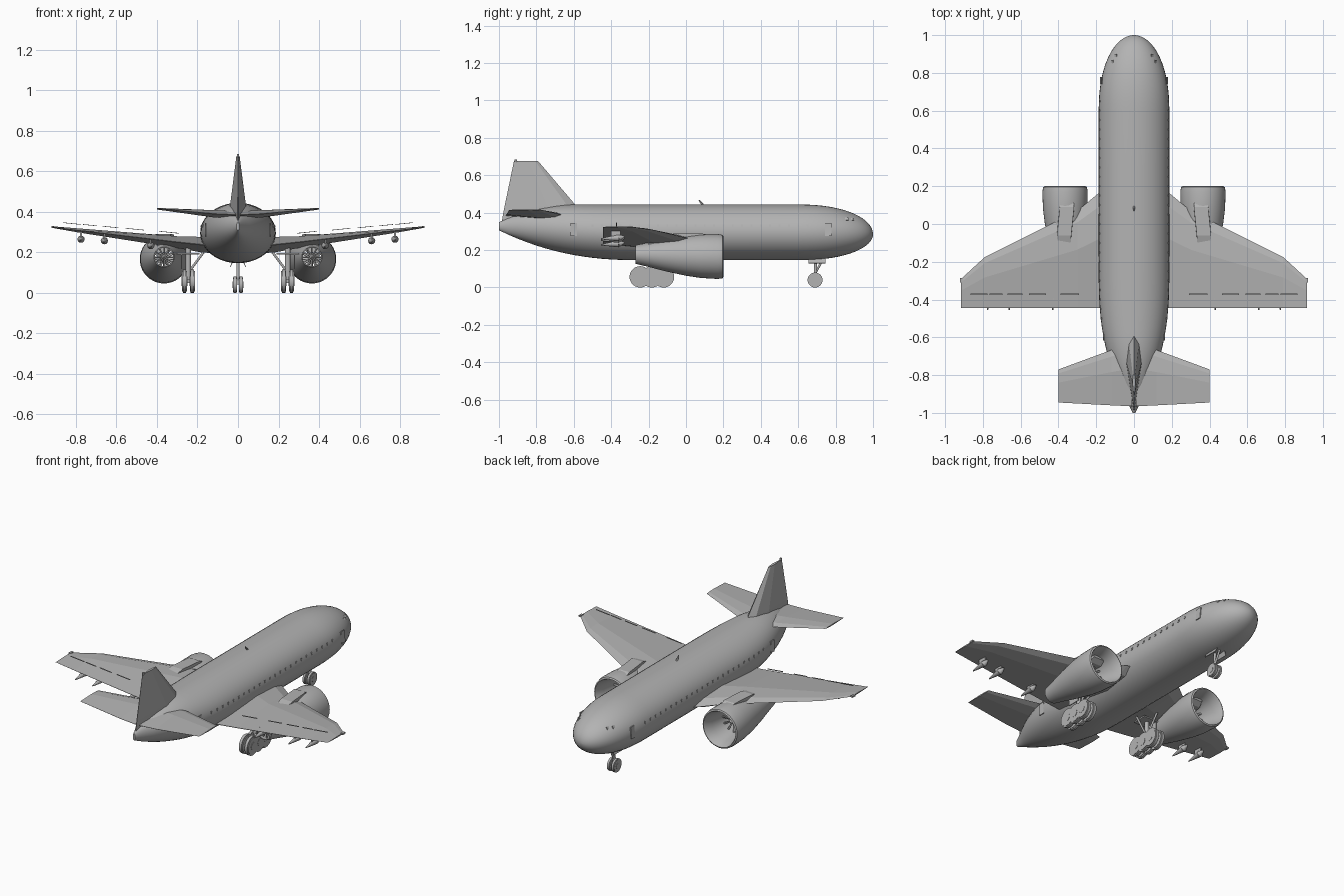
import bpy, bmesh, math
from mathutils import Matrix, Vector

cube = bpy.data.objects.get("Cube")
if cube:
    bpy.data.objects.remove(cube)

grey = bpy.data.materials.new("plain grey")
grey.use_nodes = True
COLOR = (0.45, 0.45, 0.45, 1)
grey.diffuse_color = COLOR
grey.node_tree.nodes["Principled BSDF"].inputs["Base Color"].default_value = COLOR


def finish(name, bm, mirror=False, smooth=False):
    bmesh.ops.recalc_face_normals(bm, faces=bm.faces)
    mesh = bpy.data.meshes.new(name)
    bm.to_mesh(mesh)
    bm.free()
    mesh.materials.append(grey)
    obj = bpy.data.objects.new(name, mesh)
    bpy.context.collection.objects.link(obj)
    if smooth:
        bpy.ops.object.select_all(action="DESELECT")
        obj.select_set(True)
        bpy.context.view_layer.objects.active = obj
        bpy.ops.object.shade_smooth_by_angle(angle=math.radians(35))
    if mirror:
        obj.modifiers.new("Mirror", "MIRROR").use_axis[0] = True
    return obj


def loft(bm, rings, cap=True, loop=False):
    """Skin a list of closed rings of points."""
    rows = [[bm.verts.new(p) for p in ring] for ring in rings]
    pairs = list(zip(rows, rows[1:]))
    if loop:
        pairs.append((rows[-1], rows[0]))
    count = len(rows[0])
    for a, b in pairs:
        for i in range(count):
            j = (i + 1) % count
            bm.faces.new((a[i], a[j], b[j], b[i]))
    if cap:
        bm.faces.new(rows[0])
        bm.faces.new(rows[-1])


def box(bm, center, size, turn=Matrix()):
    bmesh.ops.create_cube(bm, size=1, matrix=Matrix.Translation(center) @ turn @ Matrix.Diagonal((*size, 1)))


def rod(bm, start, end, r1, r2=None, sides=12):
    a, b = Vector(start), Vector(end)
    turn = (b - a).to_track_quat("Z", "Y").to_matrix().to_4x4()
    bmesh.ops.create_cone(bm, cap_ends=True, segments=sides, radius1=r1, radius2=r1 if r2 is None else r2,
                          depth=(b - a).length, matrix=Matrix.Translation((a + b) / 2) @ turn)


def circle(y, z, rx, rz, sides=40):
    angles = [math.tau * i / sides for i in range(sides)]
    return [(rx * math.cos(a), y, z + rz * math.sin(a)) for a in angles]


# Fuselage: straight tube, rounded nose, upswept tail
def body(y):
    top, bottom, width = 0.444, 0.146, 0.187
    if y > 0.6:
        k = math.sqrt(max(0.0004, 1 - ((y - 0.6) / 0.4) ** 2.2))
        return 0.285 + 0.159 * k, 0.285 - 0.139 * k, width * k
    if y < -0.25:
        t = (-0.25 - y) / 0.75
        bottom += 0.16 * t ** 2.3
        width *= 1.04 - t ** 2.6 if t > 0.95 else 1 - t ** 2.6
    if y < -0.6:
        top -= 0.095 * ((-0.6 - y) / 0.4) ** 2
    return top, bottom, width


stations = [-1 + 0.05 * i for i in range(16)] + [0, 0.3, 0.6]
stations += [0.6 + 0.4 * math.sin(math.pi / 2 * i / 14) for i in range(1, 15)]
rings = []
for y in stations:
    top, bottom, width = body(y)
    rings.append(circle(y, (top + bottom) / 2, width, (top - bottom) / 2))
bm = bmesh.new()
loft(bm, rings)
finish("fuselage", bm, smooth=True)


# Flying surfaces share one faceted section: (chord fraction, thickness fraction)
SECTION = [(0, 0), (0.12, 0.7), (0.4, 1), (1, 0.04), (1, -0.04), (0.4, -1), (0.12, -0.7)]


def surface(name, spans):
    bm = bmesh.new()
    loft(bm, [[(x, lead + (trail - lead) * c, z + half * t) for c, t in SECTION]
              for x, z, lead, trail, half in spans])
    return finish(name, bm, mirror=True)


surface("wing", [(0.05, 0.23, 0.25, -0.445, 0.04), (0.185, 0.238, 0.165, -0.445, 0.038),
                 (0.3, 0.25, 0.07, -0.445, 0.029), (0.79, 0.308, -0.175, -0.445, 0.01),
                 (0.915, 0.324, -0.29, -0.445, 0.004)])
surface("tailplane", [(0.01, 0.385, -0.63, -0.965, 0.02), (0.12, 0.39, -0.667, -0.96, 0.018),
                      (0.4, 0.415, -0.77, -0.945, 0.004)])

# Tail fin
bm = bmesh.new()
loft(bm, [[(half * t, lead + (trail - lead) * c, z + (0 if c < 1 else drop)) for c, t in SECTION]
          for z, lead, trail, half, drop in [(0.4, -0.56, -0.985, 0.042, -0.05),
                                             (0.44, -0.59, -0.975, 0.038, -0.03),
                                             (0.675, -0.79, -0.92, 0.008, 0)]])
rod(bm, (0, -0.91, 0.67), (0, -0.91, 0.685), 0.006)
finish("tail_fin", bm)

# Spoiler strips and wingtip lights
bm = bmesh.new()
for x, length in [(0.34, 0.1), (0.51, 0.09), (0.63, 0.08), (0.73, 0.07), (0.82, 0.09)]:
    lift = 0.268 + 0.09 * x
    box(bm, (x, -0.372, lift), (length, 0.006, 0.003), Matrix.Rotation(-0.1, 4, "Y"))
finish("spoiler_strips", bm, mirror=True)
bm = bmesh.new()
box(bm, (0.915, -0.298, 0.325), (0.014, 0.025, 0.01))
finish("wingtip_light", bm, mirror=True)

# Flap track fairings: tapered pods with a short hanger
bm = bmesh.new()
for x, z in [(0.43, 0.233), (0.66, 0.257), (0.775, 0.265)]:
    rod(bm, (x, -0.36, z), (x, -0.455, z - 0.005), 0.018, 0.003)
    rod(bm, (x, -0.36, z), (x, -0.33, z + 0.008), 0.018, 0.005)
    box(bm, (x, -0.375, z + 0.02), (0.008, 0.05, 0.035))
finish("flap_fairings", bm, mirror=True, smooth=True)

# Engine nacelle: a hollow lathed duct
ENGINE_X = 0.365


def axis_z(y):
    return 0.165 + 0.025 * (0.2 - y)


profile = [(0.2, 0.108), (0.195, 0.116), (0.17, 0.12), (0.08, 0.117), (0, 0.107), (-0.1, 0.088),
           (-0.2, 0.065), (-0.27, 0.05), (-0.27, 0.045), (-0.1, 0.06), (0.06, 0.076), (0.14, 0.09), (0.19, 0.102)]
bm = bmesh.new()
loft(bm, [[(x + ENGINE_X, y, z) for x, y, z in circle(y, axis_z(y), r, r)] for y, r in profile],
     cap=False, loop=True)
finish("engine_nacelle", bm, mirror=True, smooth=True)

# Fan wheels at the intake and the exhaust
for name, y, radius, nose in [("intake_fan", 0.06, 0.078, 0.04), ("exhaust_fan", -0.245, 0.047, -0.02)]:
    bm = bmesh.new()
    hub = Vector((ENGINE_X, y, axis_z(y)))
    rod(bm, hub, hub + Vector((0, nose, 0)), radius * 0.28, radius * 0.06)
    for i in range(12):
        spin = Matrix.Rotation(math.tau * i / 12, 4, "Y")
        arm = spin @ Vector((0, 0, radius / 2))
        box(bm, hub + arm, (radius * 0.13, 0.006, radius), spin @ Matrix.Rotation(0.4, 4, "Z"))
    finish(name, bm, mirror=True)

# Engine core joins the two fans
bm = bmesh.new()
rod(bm, (ENGINE_X, 0.06, axis_z(0.06)), (ENGINE_X, -0.245, axis_z(-0.245)), 0.02, 0.012)
finish("engine_core", bm, mirror=True, smooth=True)

# Pylon, slightly toed in
bm = bmesh.new()
loft(bm, [[(x - w, y, low), (x + w, y, low), (x + w * 0.9, y, high), (x - w * 0.9, y, high)]
          for x, y, w, low, high in [(0.352, 0.12, 0.036, 0.24, 0.272), (0.355, 0.09, 0.042, 0.22, 0.288),
                                     (0.37, -0.06, 0.042, 0.21, 0.29), (0.37, -0.2, 0.03, 0.2, 0.25)]])
finish("engine_pylon", bm, mirror=True)


# Landing gear
def wheel(bm, x, y, radius, width):
    half = width / 2
    rod(bm, (x - half, y, radius), (x + half, y, radius), radius * 0.88, sides=28)
    rod(bm, (x - half * 0.7, y, radius), (x + half * 0.7, y, radius), radius, sides=28)
    rod(bm, (x - half * 1.15, y, radius), (x + half * 1.15, y, radius), radius * 0.4, sides=16)


bm = bmesh.new()
for y in (-0.245, -0.182, -0.12):
    for x in (0.225, 0.264):
        wheel(bm, x, y, 0.057, 0.024)
finish("main_wheels", bm, mirror=True, smooth=True)

bm = bmesh.new()
rod(bm, (0.245, -0.182, 0.057), (0.245, -0.182, 0.24), 0.013)
rod(bm, (0.245, -0.182, 0.1), (0.17, -0.182, 0.2), 0.006)
rod(bm, (0.245, -0.182, 0.1), (0.245, -0.09, 0.22), 0.006)
box(bm, (0.245, -0.182, 0.057), (0.012, 0.14, 0.016))
box(bm, (0.245, -0.182, 0.192), (0.11, 0.09, 0.008))
box(bm, (0.28, -0.182, 0.155), (0.005, 0.08, 0.075))
finish("main_gear_leg", bm, mirror=True)

bm = bmesh.new()
for x in (-0.015, 0.015):
    wheel(bm, x, 0.69, 0.04, 0.019)
finish("nose_wheels", bm, smooth=True)

bm = bmesh.new()
rod(bm, (0, 0.69, 0.04), (0, 0.695, 0.17), 0.008)
rod(bm, (0, 0.69, 0.075), (0, 0.74, 0.165), 0.006)
for side in (-1, 1):
    box(bm, (side * 0.032, 0.7, 0.142), (0.004, 0.09, 0.028), Matrix.Rotation(-side * 0.4, 4, "Y"))
finish("nose_gear_leg", bm)


# Cabin windows and doors as thin plates hugging the hull
def plate(bm, y, z, length, height):
    top, bottom, width = body(y)
    slope = (z - (top + bottom) / 2) / ((top - bottom) / 2)
    x = width * math.sqrt(max(0, 1 - slope * slope))
    box(bm, (x, y, z), (0.005, length, height), Matrix.Rotation(-math.asin(slope) * 0.9, 4, "Y"))


bm = bmesh.new()
for i in range(24):
    plate(bm, -0.5 + 0.05 * i, 0.33, 0.01, 0.014)
finish("cabin_windows", bm, mirror=True)
bm = bmesh.new()
for y in (-0.6, 0.76):
    plate(bm, y, 0.31, 0.035, 0.07)
for y in (0.86, 0.89):
    plate(bm, y, 0.365, 0.018, 0.016)
finish("doors_and_cockpit_windows", bm, mirror=True)

# Roof antenna
bm = bmesh.new()
rod(bm, (0, 0.09, 0.44), (0, 0.07, 0.468), 0.007, 0.003, sides=6)
finish("antenna", bm)
